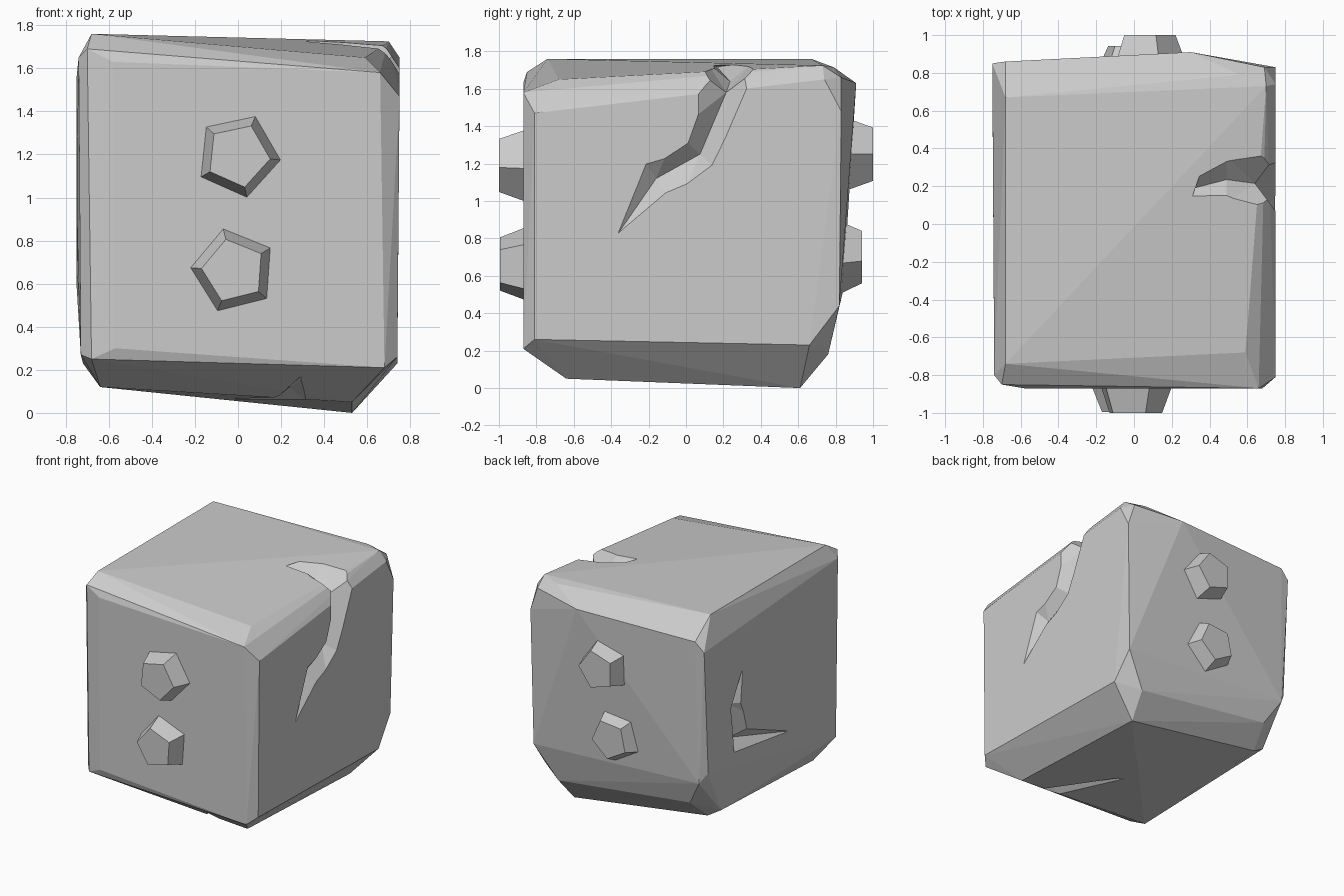
import bpy, bmesh, math
from mathutils import Vector

if "Cube" in bpy.data.objects:
    bpy.data.objects.remove(bpy.data.objects["Cube"])


def make_object(name, bm):
    bmesh.ops.recalc_face_normals(bm, faces=bm.faces[:])
    mesh = bpy.data.meshes.new(name)
    bm.to_mesh(mesh)
    bm.free()
    ob = bpy.data.objects.new(name, mesh)
    bpy.context.collection.objects.link(ob)
    return ob


def loft(name, rings):
    """Closed skin through rings of equal vertex count."""
    bm = bmesh.new()
    vs = [[bm.verts.new(p) for p in r] for r in rings]
    n = len(vs[0])
    for a, b in zip(vs, vs[1:]):
        for i in range(n):
            j = (i + 1) % n
            bm.faces.new((a[i], a[j], b[j], b[i]))
    bm.faces.new(vs[0])
    bm.faces.new(vs[-1])
    if n == 3:
        bmesh.ops.triangulate(bm, faces=bm.faces[:])
    return make_object(name, bm)


# Stone block: convex hull of a few chipped points around each corner
corners = {
    "front_right_top": [(.66, -.87, 1.58), (.75, -.81, 1.47), (.59, -.68, 1.65)],
    "front_left_top": [(-.58, -.87, 1.63), (-.70, -.85, 1.69), (-.74, -.80, 1.65), (-.68, -.74, 1.76)],
    "front_right_bottom": [(.68, -.87, .21), (.74, -.81, .26), (.53, -.64, .05)],
    "front_left_bottom": [(-.57, -.87, .30), (-.68, -.85, .25), (-.73, -.79, .27), (-.64, -.64, .12)],
    "back_right_top": [(.75, .74, 1.65), (.75, .83, 1.48), (.70, .73, 1.725), (.56, .79, 1.715),
                       (.69, .83, 1.66), (.66, .845, 1.50), (.30, .91, 1.63)],
    "back_left_top": [(-.68, .67, 1.76), (-.68, .86, 1.62), (-.75, .85, 1.55)],
    "back_right_bottom": [(.73, .82, .44), (.74, .66, .23), (.56, .76, .18), (.53, .61, 0)],
    "back_left_bottom": [(-.70, .84, .52), (-.75, .80, .60), (-.58, .78, .32), (-.72, .60, .23), (-.62, .62, .17)],
}
bm = bmesh.new()
for pts in corners.values():
    for p in pts:
        bm.verts.new(p)
bmesh.ops.convex_hull(bm, input=bm.verts[:])
bmesh.ops.delete(bm, geom=[v for v in bm.verts if not v.link_faces], context='VERTS')
bmesh.ops.dissolve_limit(bm, angle_limit=.01, verts=bm.verts[:], edges=bm.edges[:])
block = make_object("stone_block", bm)


def crack(name, sections):
    """Carve a V groove; section = surface point, half width vector, depth vector."""
    rings = []
    for p, w, d in sections:
        p, w, d = Vector(p), Vector(w), Vector(d)
        v = p + d
        rings.append([v, v + (w - d) * 2, v + (-w - d) * 2])
    cutter = loft(name, rings)
    cutter.hide_render = True
    mod = block.modifiers.new(name, 'BOOLEAN')
    mod.operation = 'DIFFERENCE'
    mod.solver = 'EXACT'
    mod.object = cutter
    bpy.context.view_layer.objects.active = block
    bpy.ops.object.modifier_apply(modifier=name)
    bpy.data.objects.remove(cutter)


# Long crack from the top, over the edge and down the right side
crack("right_crack", [
    ((.24, .17, 1.715), (0, .004, 0), (0, 0, -.004)),
    ((.49, .235, 1.69), (0, .06, 0), (0, 0, -.05)),
    ((.70, .215, 1.64), (0, .08, 0), (-.06, 0, -.06)),
    ((.75, .075, 1.25), (0, .065, -.06), (-.09, 0, 0)),
    ((.75, -.16, 1.12), (0, .055, -.08), (-.07, 0, 0)),
    ((.747, -.36, .83), (0, .004, -.002), (-.004, 0, 0)),
])
# Bent crack on the left side
crack("left_crack", [
    ((-.745, .38, 1.23), (0, .004, 0), (.004, 0, 0)),
    ((-.747, .46, .99), (0, .06, 0), (.07, 0, 0)),
    ((-.744, .40, .70), (0, .075, -.06), (.09, 0, 0)),
    ((-.738, -.17, .55), (0, 0, -.004), (.004, 0, 0)),
])
# Short crack under the front lower edge
crack("bottom_crack", [
    ((.29, -.79, .165), (.004, 0, 0), (0, .003, .003)),
    ((.24, -.65, .07), (.06, .02, 0), (0, .03, .05)),
    ((-.03, -.15, .07), (.004, 0, 0), (0, 0, .004)),
])


# Five-sided studs on front and back
def stud(name, x, z, turn, y_base, y_tip, r_base, r_tip):
    rings = []
    for t in (-.4, 1):  # starts inside the block
        y = y_base + (y_tip - y_base) * t
        r = r_base + (r_tip - r_base) * t
        angles = [math.radians(turn + 72 * i) for i in range(5)]
        rings.append([(x + r * math.cos(a), y, z + r * math.sin(a)) for a in angles])
    return loft(name, rings)


stud("front_upper_stud", 0, 1.195, 66, -.87, -1.0, .198, .15)
stud("front_lower_stud", -.02, .66, 104, -.87, -.995, .20, .15)
stud("back_upper_stud", .07, 1.25, 0, .88, 1.0, .195, .15)
stud("back_lower_stud", 0, .71, 60, .85, .942, .195, .15)
